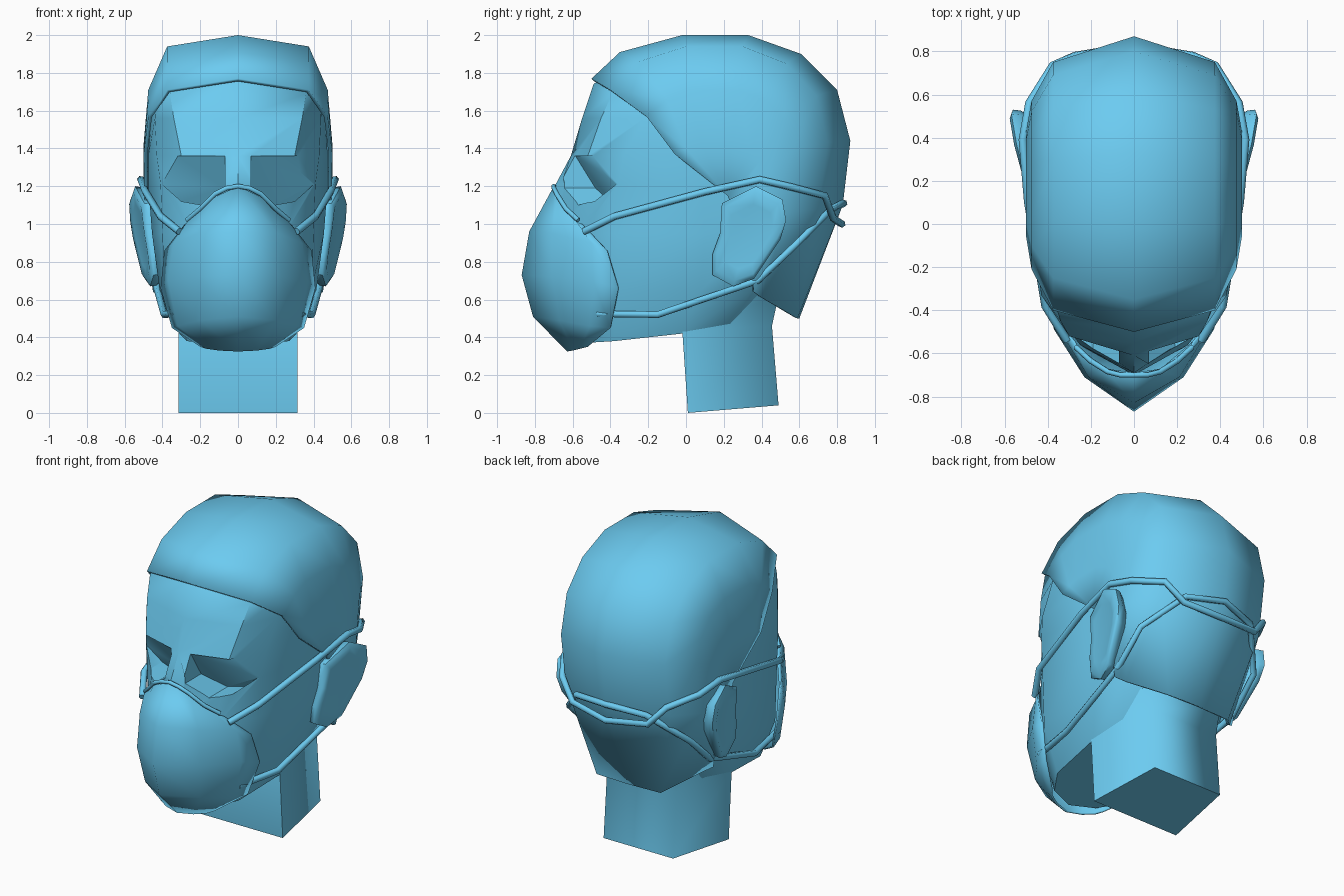
import bpy, bmesh, math

if "Cube" in bpy.data.objects:
    bpy.data.objects.remove(bpy.data.objects["Cube"])

BLUE = bpy.data.materials.new("blue")
BLUE.diffuse_color = (0.15, 0.6, 0.88, 1)
BLUE.use_nodes = True
BLUE.node_tree.nodes["Principled BSDF"].inputs["Base Color"].default_value = BLUE.diffuse_color


def smooth(ob, angle):
    bpy.ops.object.select_all(action='DESELECT')
    ob.select_set(True)
    bpy.context.view_layer.objects.active = ob
    bpy.ops.object.shade_smooth_by_angle(angle=math.radians(angle))


def finish(name, bm, thickness=0, angle=50):
    bmesh.ops.remove_doubles(bm, verts=bm.verts, dist=0.0005)
    bmesh.ops.recalc_face_normals(bm, faces=bm.faces)
    me = bpy.data.meshes.new(name)
    bm.to_mesh(me)
    bm.free()
    me.materials.append(BLUE)
    ob = bpy.data.objects.new(name, me)
    bpy.context.collection.objects.link(ob)
    smooth(ob, angle)
    if thickness:
        m = ob.modifiers.new("shell", 'SOLIDIFY')
        m.thickness = thickness
        m.offset = -1
    return ob


def add_loft(bm, rings, closed=True):
    rows = [[bm.verts.new(p) for p in r] for r in rings]
    n = len(rows[0])
    for a, b in zip(rows, rows[1:]):
        for i in range(n if closed else n - 1):
            j = (i + 1) % n
            bm.faces.new((a[i], a[j], b[j], b[i]))
    if closed:
        bm.faces.new(rows[0][::-1])
        bm.faces.new(rows[-1])


def flip(pts):
    return [(-p[0], p[1], p[2]) for p in pts]


def shell(name, cols, thickness):
    # centre column first; the other columns are mirrored across x
    bm = bmesh.new()
    add_loft(bm, [flip(c) for c in cols[:0:-1]] + cols, closed=False)
    ob = finish(name, bm, thickness, angle=85)
    me = ob.data
    # make the normals point away from the head centre
    if sum((f.center.y * f.normal.y + (f.center.z - 1) * f.normal.z
            + f.center.x * f.normal.x) * f.area for f in me.polygons) < 0:
        me.flip_normals()
    return ob


# head: horizontal half sections from front to back, mirrored
sections = [
    ((0.36, 0.37, 0.38, 0.42, 0.45, 0.46), [(0, -.60), (.16, -.54), (.27, -.38), (.31, -.02), (.27, .22), (0, .35)]),
    ((.65,) * 6, [(0, -.68), (.22, -.58), (.39, -.36), (.415, .08), (.37, .35), (0, .54)]),
    ((.95,) * 6, [(0, -.70), (.25, -.56), (.40, -.36), (.455, .1), (.42, .4), (0, .72)]),
    ((1.21,) * 6, [(0, -.69), (.25, -.52), (.41, -.36), (.475, .08), (.44, .42), (0, .8)]),
    ((1.36,) * 6, [(0, -.61), (.30, -.52), (.43, -.33), (.475, .02), (.44, .45), (0, .8)]),
    ((1.56,) * 6, [(0, -.55), (.34, -.45), (.44, -.22), (.46, .1), (.40, .48), (0, .78)]),
    ((1.74, 1.69, 1.68, 1.68, 1.68, 1.68), [(0, -.49), (.36, -.39), (.43, -.12), (.45, .1), (.38, .5), (0, .72)]),
    ((1.84,) * 6, [(0, -.36), (.30, -.24), (.36, -.02), (.36, .2), (.32, .46), (0, .65)]),
]
rings = []
for zs, pts in sections:
    half = [(x, y, z) for (x, y), z in zip(pts, zs)]
    rings.append(half + flip(half[-2:0:-1]))
bm = bmesh.new()
add_loft(bm, rings)
head = finish("head", bm)

# eye sockets: flat planes undercut from the brow, deepest at the cheek
socket = [(.07, 1.36), (.34, 1.36), (.412, 1.22), (.30, 1.12), (.19, 1.10), (.07, 1.19)]
bm = bmesh.new()
for side in (1, -1):
    back = [(side * x, -.585 + .37 * (x - .07) + .62 * (1.36 - z), z) for x, z in socket]
    add_loft(bm, [[(x, -1, z) for x, y, z in back], back])
cutter = finish("eye_socket_cutter", bm)
cutter.hide_render = True
cut = head.modifiers.new("sockets", 'BOOLEAN')
cut.operation = 'DIFFERENCE'
cut.solver = 'EXACT'
cut.object = cutter
bpy.context.view_layer.objects.active = head
bpy.ops.object.modifier_apply(modifier="sockets")
bpy.data.objects.remove(cutter)
smooth(head, 44)

# neck: four-sided block, narrower behind, slanted at the foot
bm = bmesh.new()
profile = [((.01, 0), (.49, .04)), ((-.02, .44), (.455, .46)), ((.05, .62), (.49, .62))]
add_loft(bm, [[(-.315, *f), (.315, *f), (.25, *b), (-.25, *b)] for f, b in profile])
finish("neck", bm, angle=88)

# hair cap: side-view columns from the hairline over the crown to the nape
hair_x = [0, .375, .475, .5, .495]
nape_x = [0, .23, .40, .45, .45]
hair_yz = [
    [(-.50, 1.77), (-.35, 1.91), (-.02, 2), (.33, 2), (.61, 1.9), (.8, 1.71), (.87, 1.44), (.83, 1.1), (.6, .5)],
    [(-.40, 1.71), (-.25, 1.86), (0, 1.94), (.3, 1.94), (.53, 1.85), (.69, 1.68), (.75, 1.43), (.7, 1.08), (.59, .5)],
    [(-.21, 1.57), (-.1, 1.66), (.02, 1.71), (.28, 1.71), (.43, 1.65), (.52, 1.55), (.57, 1.4), (.53, 1.06), (.40, .61)],
    [(-.06, 1.37), (0, 1.4), (.08, 1.42), (.24, 1.42), (.34, 1.38), (.39, 1.33), (.43, 1.25), (.42, 1.0), (.36, .64)],
    [(.22, 1.15)] * 6 + [(.24, 1.1), (.28, .95), (.35, .7)],
]
shell("hair", [[(nx if i == 8 else x, y, z) for i, (y, z) in enumerate(col)]
               for x, nx, col in zip(hair_x, nape_x, hair_yz)], 0.02)

# mask: centre ridge, cheek column, rear edge
shell("face_mask", [
    [(0, -.70, 1.20), (0, -.83, .96), (0, -.87, .73), (0, -.81, .51), (0, -.63, .325)],
    [(.13, -.68, 1.14), (.21, -.71, .95), (.23, -.71, .72), (.20, -.67, .49), (.10, -.60, .33)],
    [(.27, -.58, 1.01), (.34, -.50, .90), (.37, -.49, .70), (.32, -.51, .46), (.17, -.56, .34)],
    [(.28, -.55, 1.0), (.39, -.42, .86), (.41, -.36, .66), (.35, -.40, .45), (.2, -.52, .35)],
], 0.012)

# ears: flared plates with a shallow hollow
outline = [(.19, 1.11), (.37, 1.2), (.51, 1.13), (.53, 1.02), (.5, .92),
           (.36, .71), (.25, .67), (.14, .73), (.14, .84), (.18, .95)]
cy, cz = .33, .93
ear = []
for scale, dx in ((.8, -.10), (.98, -.05), (1, -.015), (.88, 0), (.65, -.006)):
    ring = []
    for y, z in outline:
        y, z = cy + (y - cy) * scale, cz + (z - cz) * scale
        ring.append((.492 + .22 * (y - .2) + .1 * (z - .9) + dx, y, z))
    ear.append(ring)
for name, fn in (("ear_left", list), ("ear_right", flip)):
    bm = bmesh.new()
    add_loft(bm, [fn(r) for r in ear])
    finish(name, bm, angle=60)


# straps and nose strip: thin tubes mirrored about the last (centre) point
def tube(name, half, radius):
    pts = half + flip(half[-2::-1])
    cu = bpy.data.curves.new(name, 'CURVE')
    cu.dimensions = '3D'
    cu.bevel_depth = radius
    cu.bevel_resolution = 1
    cu.use_fill_caps = True
    sp = cu.splines.new('POLY')
    sp.points.add(len(pts) - 1)
    for p, co in zip(sp.points, pts):
        p.co = (*co, 1)
    cu.materials.append(BLUE)
    bpy.context.collection.objects.link(bpy.data.objects.new(name, cu))


tube("upper_strap", [(.31, -.54, .96), (.41, -.38, 1.04), (.49, .1, 1.17), (.515, .39, 1.235),
                     (.485, .56, 1.195), (.375, .735, 1.15), (.27, .78, 1.03), (0, .825, 1.0)], .02)
tube("lower_strap", [(.33, -.47, .525), (.39, -.15, .52), (.44, .38, .7),
                     (.435, .58, .89), (.25, .77, 1.08), (0, .835, 1.11)], .02)
tube("nose_strip", [(.27, -.57, 1.02), (.2, -.635, 1.08), (.12, -.685, 1.16), (.06, -.70, 1.19), (0, -.70, 1.2)], .013)
